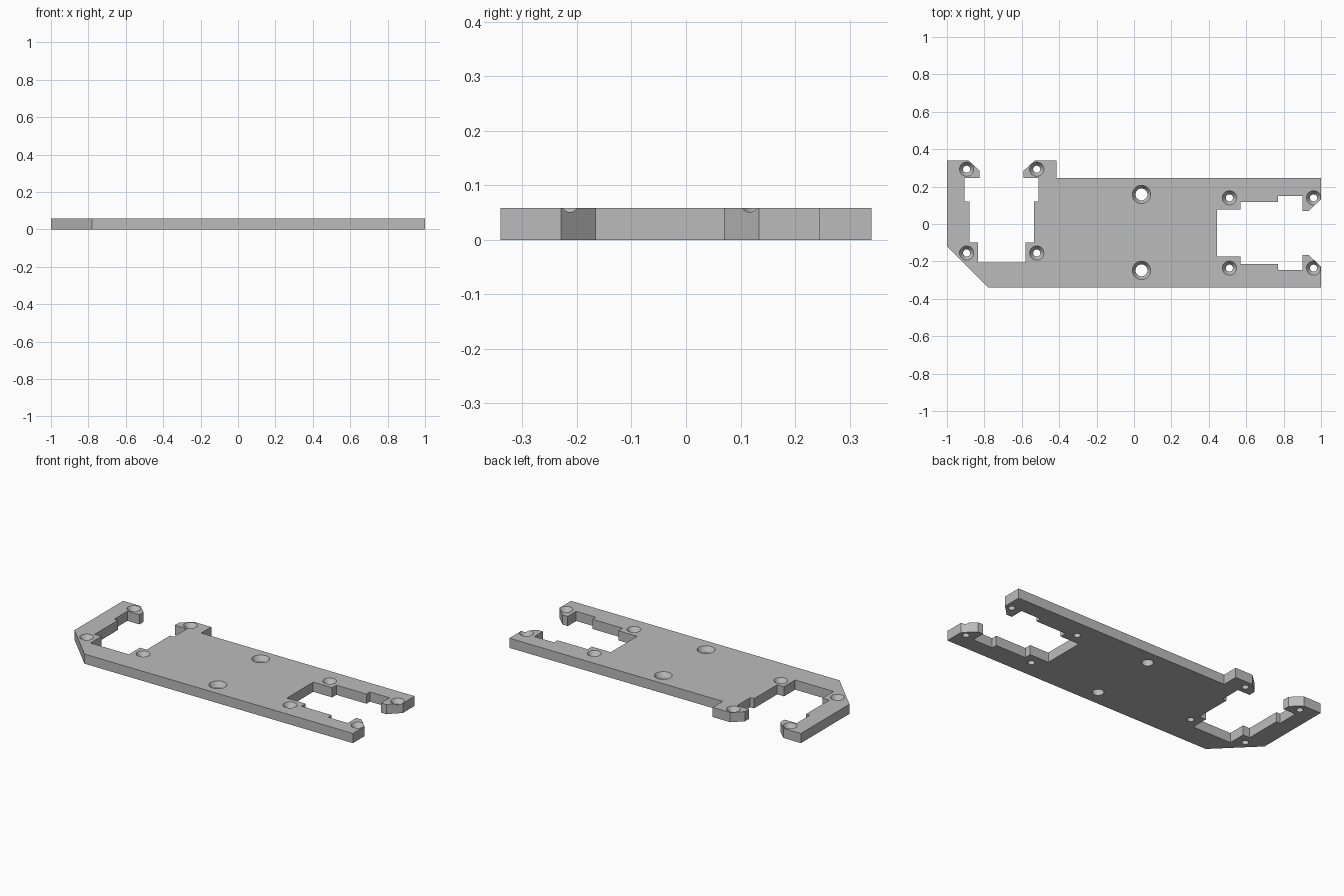
import bpy
import bmesh
import math

cube = bpy.data.objects.get("Cube")
if cube:
    bpy.data.objects.remove(cube, do_unlink=True)

THICKNESS = 0.058
SIDE_BAY_X = -0.7075    # symmetry line of the bay open to the back
END_BAY_Y = -0.048      # symmetry line of the bay open to the left end
SEGMENTS = 32

# Half outlines of both bays, from the deepest edge to the mouth
side_bay = [(0.1275, -0.205), (0.1275, -0.1), (0.1725, -0.1), (0.1725, 0.12),
            (0.1975, 0.12), (0.1975, 0.245), (0.1175, 0.245),
            (0.1175, 0.285), (0.1775, 0.34)]
end_bay = [(0.445, 0.125), (0.57, 0.125), (0.57, 0.165), (0.77, 0.165),
           (0.77, 0.198), (0.9, 0.198), (0.9, 0.1175),
           (0.935, 0.1175), (1, 0.1815)]


def mirrored_bay(half, center, axis):
    """Return both halves of a bay as (first, second) point lists."""
    def place(point, sign):
        placed = list(point)
        placed[axis] = center + sign * point[axis]
        return tuple(placed)
    return ([place(p, -1) for p in half], [place(p, 1) for p in half])


def new_object(name, bm, material):
    bmesh.ops.recalc_face_normals(bm, faces=bm.faces[:])
    mesh = bpy.data.meshes.new(name)
    bm.to_mesh(mesh)
    bm.free()
    mesh.materials.append(material)
    obj = bpy.data.objects.new(name, mesh)
    bpy.context.scene.collection.objects.link(obj)
    return obj


def add_countersunk_cutter(bm, x, y, inner, outer, depth):
    """Stack rings into a closed plug: shaft, cone and cap above the plate."""
    profile = [(inner, -0.02), (inner, THICKNESS - depth),
               (outer, THICKNESS), (outer, THICKNESS + 0.02)]
    angles = [math.tau * i / SEGMENTS for i in range(SEGMENTS)]
    rings = [[bm.verts.new((x + r * math.cos(a), y + r * math.sin(a), z))
              for a in angles] for r, z in profile]
    for low, high in zip(rings, rings[1:]):
        for i in range(SEGMENTS):
            j = (i + 1) % SEGMENTS
            bm.faces.new((low[i], low[j], high[j], high[i]))
    bm.faces.new(rings[0][::-1])
    bm.faces.new(rings[-1])


# Single grey material
grey = bpy.data.materials.new("plain grey")
grey.use_nodes = True
color = (0.5, 0.5, 0.5, 1)
grey.diffuse_color = color
grey.node_tree.nodes["Principled BSDF"].inputs["Base Color"].default_value = color

# Plate outline, extruded upward
end_front, end_back = mirrored_bay(end_bay, END_BAY_Y, 1)
side_outer, side_inner = mirrored_bay(side_bay, SIDE_BAY_X, 0)
outline = ([(-0.78, -0.34), (1, -0.34)] + end_front[::-1] + end_back
           + [(1, 0.245), (-0.415, 0.245), (-0.415, 0.34)]
           + side_inner[::-1] + side_outer + [(-1, 0.34), (-1, -0.12)])
bm = bmesh.new()
base = bm.faces.new([bm.verts.new((x, y, 0)) for x, y in outline])
top = bmesh.ops.extrude_face_region(bm, geom=[base], use_keep_orig=True)
bmesh.ops.translate(bm, vec=(0, 0, THICKNESS),
                    verts=[v for v in top["geom"] if isinstance(v, bmesh.types.BMVert)])
plate = new_object("mounting_plate", bm, grey)

# Countersunk screw holes around the bays and in the middle
bm = bmesh.new()
for sign in (-1, 1):
    for y in (-0.155, 0.293):
        add_countersunk_cutter(bm, SIDE_BAY_X + sign * 0.1875, y, 0.019, 0.038, 0.027)
    for x in (0.51, 0.96):
        add_countersunk_cutter(bm, x, END_BAY_Y + sign * 0.188, 0.019, 0.038, 0.027)
    add_countersunk_cutter(bm, 0.04, -0.045 + sign * 0.203, 0.032, 0.049, 0.027)
cutter = new_object("hole_cutter", bm, grey)
cutter.hide_render = True

holes = plate.modifiers.new("screw holes", "BOOLEAN")
holes.operation = "DIFFERENCE"
holes.solver = "EXACT"
holes.object = cutter

for obj in bpy.context.selected_objects:
    obj.select_set(False)
bpy.context.view_layer.objects.active = plate
plate.select_set(True)
bpy.ops.object.modifier_apply(modifier=holes.name)
bpy.data.objects.remove(cutter, do_unlink=True)
bpy.ops.object.shade_smooth_by_angle(angle=math.radians(25))
